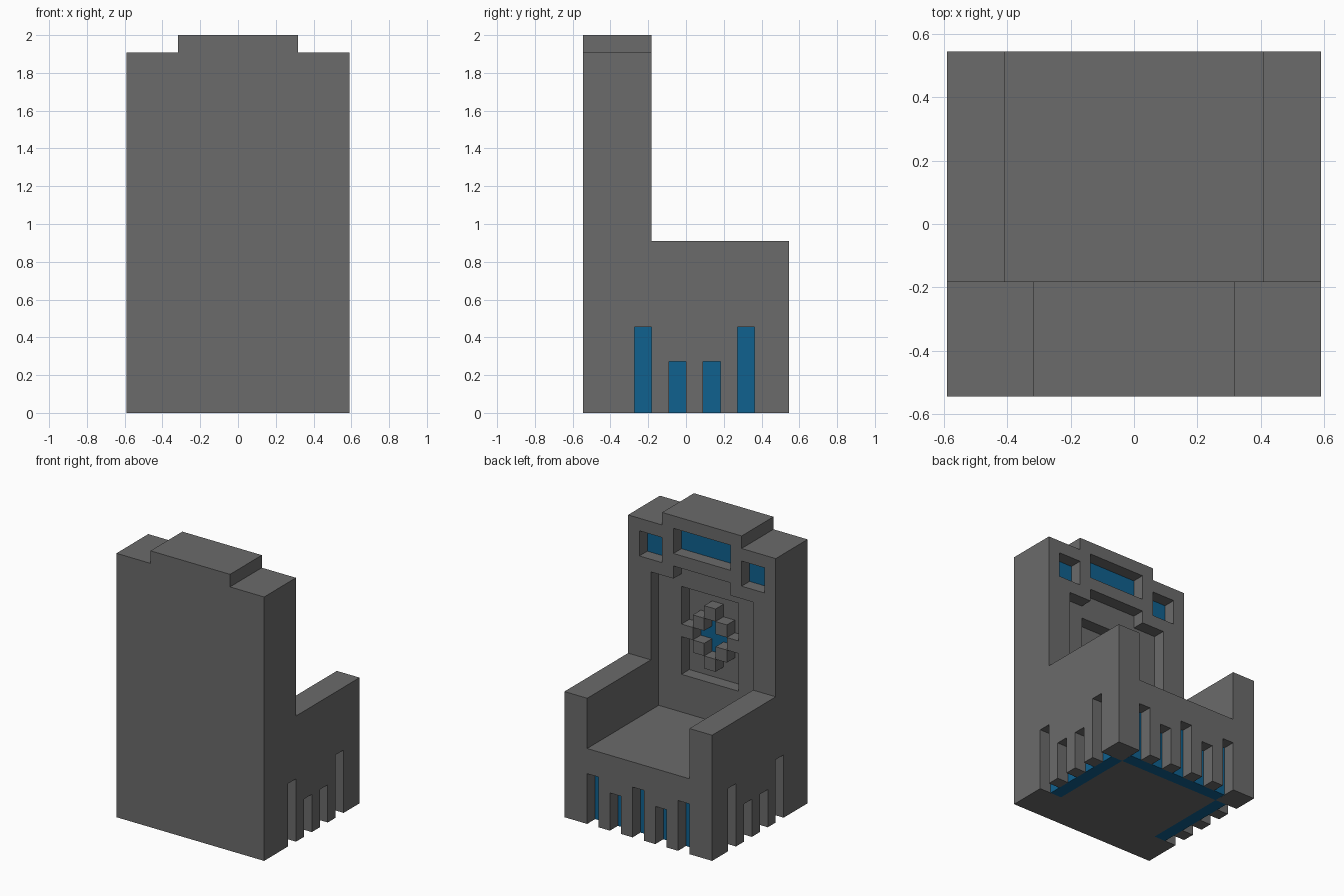
import bpy
import bmesh

UNIT = 1 / 11  # one block of the design grid

default_cube = bpy.data.objects.get("Cube")
if default_cube:
    bpy.data.objects.remove(default_cube, do_unlink=True)


def make_material(name, colour):
    material = bpy.data.materials.new(name)
    material.use_nodes = True
    material.diffuse_color = colour
    shader = next(n for n in material.node_tree.nodes if n.type == "BSDF_PRINCIPLED")
    shader.inputs["Base Color"].default_value = colour
    shader.inputs["Roughness"].default_value = 0.9
    return material


stone = make_material("grey stone", (0.147, 0.147, 0.147, 1))
crystal = make_material("deep blue", (0.005, 0.12, 0.275, 1))


def finish(name, bm, material):
    bmesh.ops.recalc_face_normals(bm, faces=bm.faces)
    mesh = bpy.data.meshes.new(name)
    bm.to_mesh(mesh)
    bm.free()
    if material:
        mesh.materials.append(material)
    obj = bpy.data.objects.new(name, mesh)
    bpy.context.scene.collection.objects.link(obj)
    return obj


def add_box(bm, xs, ys, zs):
    corners = bmesh.ops.create_cube(bm, size=1)["verts"]
    for v in corners:
        v.co = [pair[c > 0] * UNIT for pair, c in zip((xs, ys, zs), v.co)]


def box(name, xs, ys, zs, material):
    bm = bmesh.new()
    add_box(bm, xs, ys, zs)
    return finish(name, bm, material)


def side_prism(name, outline, half_width, material):
    """Extrude a y-z outline across the full width."""
    bm = bmesh.new()
    verts = [bm.verts.new((-half_width * UNIT, y * UNIT, z * UNIT)) for y, z in outline]
    face = bm.faces.new(verts)
    moved = bmesh.ops.extrude_face_region(bm, geom=[face])["geom"]
    moved = [v for v in moved if isinstance(v, bmesh.types.BMVert)]
    bmesh.ops.translate(bm, verts=moved, vec=(2 * half_width * UNIT, 0, 0))
    return finish(name, bm, material)


def carve(target, xs, ys, zs):
    cutter = box("cutter", xs, ys, zs, None)
    cutter.hide_render = True
    modifier = target.modifiers.new("carve", "BOOLEAN")
    modifier.operation = "DIFFERENCE"
    modifier.solver = "EXACT"
    modifier.object = cutter
    bpy.context.view_layer.objects.active = target
    bpy.ops.object.modifier_apply(modifier=modifier.name)
    bpy.data.objects.remove(cutter, do_unlink=True)


def mirrored(side, low, high):
    return tuple(sorted((side * low, side * high)))


def centred(half):
    return (-half, half)


# Body: tall back and armrest block in one side profile
outline = [(-6, 0), (6, 0), (6, 10), (-2, 10), (-2, 22), (-6, 22)]
body = side_prism("throne_body", outline, 6.5, stone)

# Shoulders either side of the crest
for side in (-1, 1):
    carve(body, mirrored(side, 3.5, 8), (-8, 0), (21, 24))

# Seat well, stepped back recess and emblem panel
carve(body, centred(4.5), (-3, 8), (6, 17))
carve(body, centred(2.5), (-3, 0), (16, 18))
carve(body, centred(2.5), (-4, 0), (9, 16))

# Windows in the head of the back
windows = {
    "centre_window": (centred(2.5), (19, 21)),
    "left_window": ((3.5, 5.5), (18, 20)),
    "right_window": ((-5.5, -3.5), (18, 20)),
}
for name, (xs, zs) in windows.items():
    carve(body, xs, (-4, 0), zs)
    box(name, xs, (-4, -3), zs, crystal)

# Blue plus sunk behind the emblem
for name, xs, zs in (
    ("emblem_core", centred(0.5), (11, 14)),
    ("emblem_left", (0.5, 1.5), (12, 13)),
    ("emblem_right", (-1.5, -0.5), (12, 13)),
):
    carve(body, xs, (-5, -3.5), zs)
    box(name, xs, (-5, -4), zs, crystal)

# Diamond ring of blocks around the plus
bm = bmesh.new()
for column in range(-2, 3):
    rise = 2 - abs(column)
    for row in {12 - rise, 12 + rise}:
        add_box(bm, (column - 0.5, column + 0.5), (-4, -3), (row, row + 1))
finish("emblem_ring", bm, stone)

# Front skirt: blue core behind alternating slots
carve(body, centred(4.49), (4, 5), (-1, 4))
box("front_core", centred(4.49), (4, 5), (0, 4), crystal)
for i in range(5):
    x = 2 * i - 4
    carve(body, (x - 0.5, x + 0.5), (4.5, 8), (-1, 3 if i % 2 else 4))

# Side skirts: blue cores behind tall and short slots
for side, label in ((1, "left"), (-1, "right")):
    core = mirrored(side, 4.5, 5.5)
    carve(body, core, (-3, 4), (-1, 5))
    box(label + "_core", core, (-3, 4), (0, 5), crystal)
    for i, height in enumerate((5, 3, 3, 5)):
        y = 2 * i - 3
        carve(body, mirrored(side, 5, 8), (y, y + 1), (-1, height))
